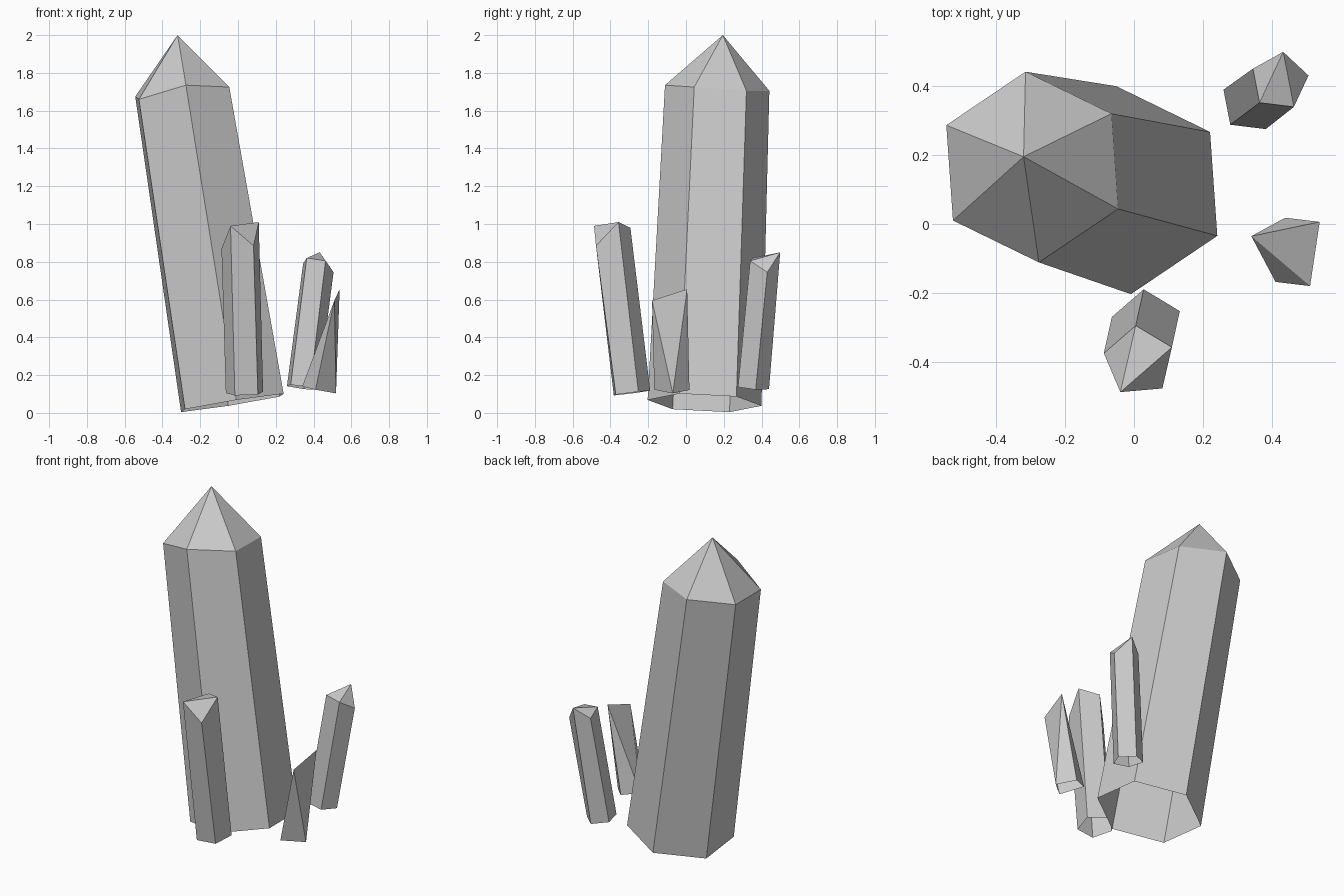
import bpy
import bmesh
from math import radians, cos, sin
from mathutils import Vector

default_cube = bpy.data.objects.get("Cube")
if default_cube:
    bpy.data.objects.remove(default_cube, do_unlink=True)

# One plain grey for every crystal
stone = bpy.data.materials.new("crystal_grey")
stone.use_nodes = True
grey = (0.6, 0.6, 0.6, 1.0)
stone.diffuse_color = grey
stone.node_tree.nodes["Principled BSDF"].inputs["Base Color"].default_value = grey


def even_angles(sides, start):
    return [start + 360 * i / sides for i in range(sides)]


def crystal(name, centre, radius, angles, lean, rim, taper=1.0, tip=None, fan=0):
    """Open-bottomed leaning prism.

    The base ring is square to the leaning axis. Each rim entry is the height
    of one upper corner; None lets that corner sink to the base, making a wedge.
    The cap is a pyramid when a tip is given, otherwise a fan from one corner.
    """
    centre, lean = Vector(centre), Vector((*lean, 0))
    heights = [h for h in rim if h is not None]
    slope = lean / (sum(heights) / len(heights) - centre.z)
    count = len(angles)

    bm = bmesh.new()
    base, top = [], []
    for angle, height in zip(angles, rim):
        spoke = radius * Vector((cos(radians(angle)), sin(radians(angle)), 0))
        corner = centre + spoke
        corner.z -= spoke.dot(slope)
        base.append(bm.verts.new(corner))
        if height is None:
            top.append(base[-1])
        else:
            upper = centre + lean + spoke * taper
            upper.z = height
            top.append(bm.verts.new(upper))

    def add_face(*corners):
        distinct = list(dict.fromkeys(corners))
        if len(distinct) > 2:
            bm.faces.new(distinct)

    # Long side facets
    for i in range(count):
        j = (i + 1) % count
        add_face(base[i], base[j], top[j], top[i])

    # Pointed or chiselled cap
    if tip:
        apex = bm.verts.new(tip)
        for i in range(count):
            add_face(top[i], top[(i + 1) % count], apex)
    else:
        ring = top[fan:] + top[:fan]
        for i in range(1, count - 1):
            add_face(ring[0], ring[i], ring[i + 1])

    mesh = bpy.data.meshes.new(name)
    bm.to_mesh(mesh)
    bm.free()
    mesh.materials.append(stone)
    obj = bpy.data.objects.new(name, mesh)
    bpy.context.collection.objects.link(obj)
    return obj


# Tall six-sided crystal with a pyramid point
crystal("main_crystal", centre=(-0.03, 0.098, 0.053), radius=0.302,
        angles=even_angles(6, -26), lean=(-0.265, 0.067),
        rim=(1.725, 1.705, 1.705, 1.675, 1.66, 1.735),
        taper=0.917, tip=(-0.32, 0.195, 2.0))

# Five-sided crystal in front, with a chiselled top
crystal("front_crystal", centre=(0.037, -0.293, 0.105), radius=0.104,
        angles=even_angles(5, 23), lean=(-0.023, -0.105),
        rim=(1.01, 0.98, 0.87, 0.99, 0.885), fan=3)

# Five-sided crystal at the back left
crystal("back_crystal", centre=(0.339, 0.352, 0.135), radius=0.088,
        angles=even_angles(5, 11), lean=(0.083, 0.062),
        rim=(0.745, 0.85, 0.79, 0.82, 0.805), taper=0.97, fan=1)

# Short wedge-shaped shard at the left side
crystal("side_shard", centre=(0.425, -0.075, 0.122), radius=0.094,
        angles=(3, 82, 155, 261), lean=(0.1, -0.012),
        rim=(None, 0.655, None, 0.595), fan=1)
